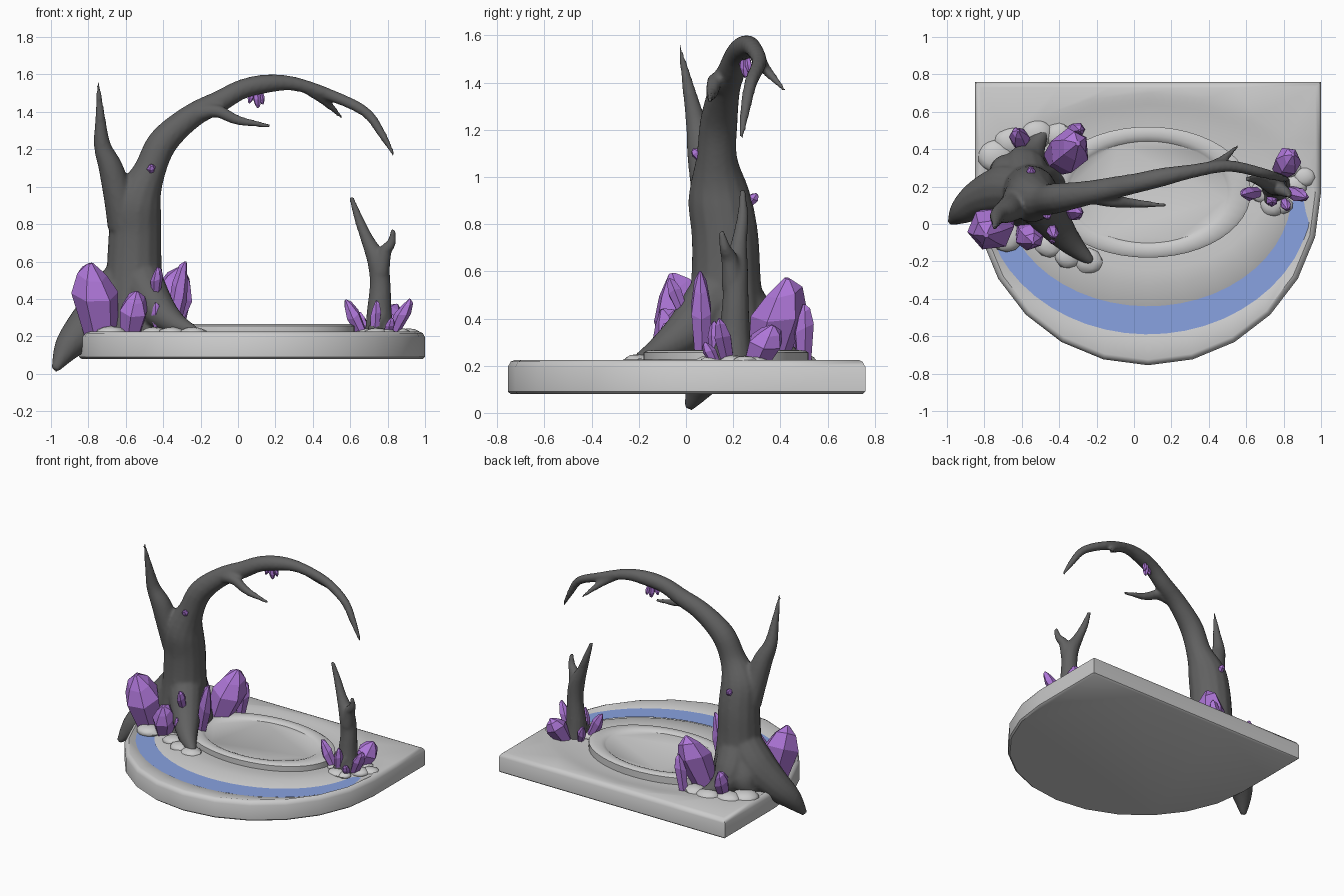
import bpy, bmesh, math, random
from mathutils import Vector

if "Cube" in bpy.data.objects:
    bpy.data.objects.remove(bpy.data.objects["Cube"])
random.seed(4)


def material(name, col):
    m = bpy.data.materials.new(name)
    m.diffuse_color = (*col, 1)
    m.use_nodes = True
    m.node_tree.nodes["Principled BSDF"].inputs["Base Color"].default_value = m.diffuse_color
    return m


PURPLE = material("purple", (0.42, 0.18, 0.68))
BLUE = material("water_blue", (0.25, 0.36, 0.75))
BARK = material("bark", (0.12, 0.12, 0.12))


def finish(bm, name, mat=None, smooth=None):
    bmesh.ops.recalc_face_normals(bm, faces=bm.faces)
    me = bpy.data.meshes.new(name)
    bm.to_mesh(me)
    bm.free()
    ob = bpy.data.objects.new(name, me)
    bpy.context.collection.objects.link(ob)
    if mat:
        me.materials.append(mat)
    if smooth:
        bpy.ops.object.select_all(action='DESELECT')
        ob.select_set(True)
        bpy.context.view_layer.objects.active = ob
        bpy.ops.object.shade_smooth_by_angle(angle=math.radians(smooth))
    return ob


def loft(bm, loops, closed=True, caps=True):
    vs = [[bm.verts.new(p) for p in loop] for loop in loops]
    n = len(vs[0])
    for a, b in zip(vs, vs[1:]):
        for i in range(n if closed else n - 1):
            j = (i + 1) % n
            bm.faces.new((a[i], a[j], b[j], b[i]))
    if caps:
        bm.faces.new(vs[0])
        bm.faces.new(vs[-1])


# D-shaped base with a rounded rim, a front water channel and an inner bank
CX, CY, R, BACK = 0.075, 0.17, 0.925, 0.59
corner = math.degrees(math.atan2(BACK, R))
angles = [0, corner / 2, corner, 50, 70, 90, 110, 130, 180 - corner, 180 - corner / 2]
angles += [180 + 15 * i for i in range(12)]


def d_loop(inset, z):
    pts = []
    for a in angles:
        c, s = math.cos(math.radians(a)), math.sin(math.radians(a))
        r = R if s <= 1e-6 else min(R / max(abs(c), 1e-6), BACK / s)
        x, y = c * r, s * r
        pts.append((CX + x * (1 - inset / R), CY + y * (1 - inset / (BACK if y > 0 else R)), z))
    return pts


def dish_loop(rx, ry, back_ry, z_front, z_back):
    pts = []
    for a in angles:
        c, s = math.cos(math.radians(a)), math.sin(math.radians(a))
        w = min(1, max(0, -s * 4 + 0.3))
        pts.append((CX + rx * c, CY + (ry if s < 0 else back_ry) * s, z_back + (z_front - z_back) * w))
    return pts


bm = bmesh.new()
loft(bm, [d_loop(0.012, 0.08), d_loop(0, 0.09), d_loop(0, 0.195), d_loop(0.012, 0.217),
          d_loop(0.03, 0.225),
          dish_loop(0.885, 0.76, 0.53, 0.2, 0.225), dish_loop(0.83, 0.68, 0.5, 0.17, 0.222),
          dish_loop(0.77, 0.61, 0.47, 0.2, 0.217), dish_loop(0.70, 0.50, 0.44, 0.222, 0.212),
          dish_loop(0.62, 0.42, 0.40, 0.226, 0.208), dish_loop(0.54, 0.34, 0.34, 0.215, 0.205)])
finish(bm, "base", None, 40)

# water crescent
arc = [math.radians(185 + 7 * i) for i in range(26)]
bm = bmesh.new()
loft(bm, [[(CX + rx * math.cos(a), CY + ry * math.sin(a), 0.203) for a in arc]
          for rx, ry in ((0.885, 0.76), (0.77, 0.61))], closed=False, caps=False)
water = finish(bm, "water", BLUE)

# oval stone ring with a shallow dish
bm = bmesh.new()
loft(bm, [[(CX + rx * math.cos(math.tau * i / 48), CY + ry * math.sin(math.tau * i / 48), z) for i in range(48)]
          for rx, ry, z in ((0.55, 0.35, 0.19), (0.55, 0.35, 0.255), (0.53, 0.335, 0.265),
                            (0.455, 0.30, 0.266), (0.43, 0.28, 0.257), (0.42, 0.272, 0.25))])
finish(bm, "stone_ring", None, 40)


# Trees: tapered tubes (x, y, z, radius) fused together by remeshing
def tube(bm, path, sides=14, steps=5):
    p = [Vector(q) for q in path]
    p = [2 * p[0] - p[1]] + p + [2 * p[-1] - p[-2]]
    pts = []
    for i in range(1, len(p) - 2):
        for k in range(steps):
            t = k / steps
            a, b, c, d = p[i - 1:i + 3]
            pts.append(0.5 * (2 * b + (c - a) * t + (2 * a - 5 * b + 4 * c - d) * t * t
                              + (3 * b - a - 3 * c + d) * t ** 3))
    pts.append(p[-2])
    loops, side = [], None
    for i, q in enumerate(pts):
        tan = (pts[min(i + 1, len(pts) - 1)] - pts[max(i - 1, 0)]).to_3d().normalized()
        side = side or tan.orthogonal()
        side = (side - tan * side.dot(tan)).normalized()
        up = tan.cross(side)
        r = max(q.w, 0.009)
        loops.append([q.to_3d() + r * (side * math.cos(math.tau * j / sides) + up * math.sin(math.tau * j / sides))
                      for j in range(sides)])
    loft(bm, loops)


def tree(name, paths, voxel, smooth_steps):
    bm = bmesh.new()
    for path in paths:
        tube(bm, path)
    ob = finish(bm, name, BARK)
    m = ob.modifiers.new("fuse", 'REMESH')
    m.mode, m.voxel_size, m.use_smooth_shade = 'VOXEL', voxel, True
    s = ob.modifiers.new("soften", 'SMOOTH')
    s.factor, s.iterations = 0.5, smooth_steps


trunk_arch = [(-.55, .17, .19, .21), (-.555, .17, .35, .175), (-.555, .17, .55, .15), (-.55, .165, .75, .142),
              (-.54, .14, .92, .132), (-.475, .13, 1.08, .088), (-.4, .14, 1.24, .08), (-.25, .165, 1.375, .066),
              (-.1, .195, 1.455, .059), (.02, .22, 1.52, .053), (.15, .25, 1.55, .05), (.3, .28, 1.55, .038),
              (.5, .31, 1.487, .032), (.68, .275, 1.4, .028), (.77, .25, 1.28, .022), (.835, .235, 1.165, .009)]
tree("arching_tree", [
    trunk_arch,
    [(-.6, .14, .8, .1), (-.64, .1, .95, .08), (-.68, .07, 1.1, .066), (-.725, .045, 1.22, .046),
     (-.737, .01, 1.38, .026), (-.747, -.028, 1.56, .008)],
    [(-.25, .16, 1.38, .05), (-.12, .125, 1.405, .036), (.0, .11, 1.355, .026), (.17, .10, 1.325, .01)],
    [(.36, .29, 1.53, .03), (.46, .335, 1.46, .024), (.56, .42, 1.365, .009)],
    [(-.57, .18, .55, .12), (-.68, .18, .38, .14), (-.81, .14, .25, .11), (-.91, .075, .14, .075),
     (-.98, .01, .02, .02)],
    [(-.56, .2, .5, .12), (-.58, .3, .33, .12), (-.54, .4, .25, .07), (-.47, .5, .22, .02)],
    [(-.58, .2, .45, .12), (-.68, .28, .29, .1), (-.75, .3, .21, .03)],
    [(-.53, .14, .52, .12), (-.44, .02, .36, .1), (-.34, -.1, .27, .065), (-.225, -.205, .225, .025)],
], 0.012, 4)
tree("small_tree", [
    [(.76, .2, .19, .085), (.755, .205, .32, .068), (.76, .21, .48, .056), (.745, .21, .6, .054),
     (.69, .225, .72, .034), (.645, .24, .83, .024), (.605, .24, .945, .012)],
    [(.76, .2, .54, .05), (.785, .185, .65, .036), (.82, .165, .70, .024), (.83, .15, .77, .012)],
    [(.76, .18, .3, .05), (.72, .12, .22, .03)],
], 0.01, 3)


# Faceted crystals: (base, tip, radius)
def crystal(bm, base, tip, r):
    base, tip = Vector(base), Vector(tip)
    axis = tip - base
    u = axis.orthogonal().normalized()
    v = axis.normalized().cross(u)
    turn = random.random() * 6
    loops = []
    for t, s in ((0, 0.7), (0.6, 1.0), (0.85, 0.62), (1.0, 0.12)):
        ring = []
        for k in range(6):
            a = turn + math.tau * k / 6
            tt = t + (0.09 * math.cos(a - turn) if 0 < t < 1 else 0)
            ring.append(base + axis * tt + r * s * (u * math.cos(a) + v * math.sin(a)))
        loops.append(ring)
    loft(bm, loops)


def cluster(name, items):
    bm = bmesh.new()
    for it in items:
        crystal(bm, *it)
    finish(bm, name, PURPLE)


cluster("trunk_crystals", [
    ((-.73, .02, .2), (-.79, -.06, .59), .125), ((-.58, -.03, .2), (-.54, -.1, .44), .08),
    ((-.36, .07, .2), (-.28, .06, .6), .048), ((-.41, .34, .2), (-.30, .43, .57), .115),
    ((-.33, .5, .2), (-.29, .5, .46), .045), ((-.6, .41, .2), (-.62, .5, .42), .055),
    ((-.44, -.01, .42), (-.43, -.07, .57), .033), ((-.43, -.06, .24), (-.44, -.09, .38), .03),
    ((-.465, .07, 1.07), (-.465, .03, 1.12), .024), ((-.55, .26, .88), (-.55, .3, .93), .025)])
cluster("hanging_crystals", [
    ((.1, .25, 1.52), (.105, .25, 1.42), .022), ((.08, .24, 1.51), (.06, .24, 1.445), .016),
    ((.12, .26, 1.51), (.135, .27, 1.44), .016)])
cluster("small_tree_crystals", [
    ((.67, .17, .2), (.575, .155, .395), .04), ((.79, .29, .2), (.85, .37, .37), .075),
    ((.82, .18, .2), (.92, .14, .4), .04), ((.73, .13, .2), (.74, .12, .39), .032),
    ((.69, .25, .2), (.64, .29, .33), .03), ((.8, .13, .2), (.82, .08, .3), .028)])

# Low pebbles and soil mounds round the roots
for i, (x, y, r) in enumerate([(-.24, -.2, .07), (-.35, -.17, .07), (-.45, -.11, .07), (-.68, -.07, .08),
                               (-.74, .36, .09), (-.66, .44, .08), (-.52, .48, .08), (-.4, .47, .07),
                               (-.35, .2, .07), (.91, .25, .055), (.86, .2, .06), (.74, .1, .06),
                               (.68, .17, .055), (.8, .1, .045), (.84, .3, .05)]):
    bm = bmesh.new()
    bmesh.ops.create_icosphere(bm, subdivisions=2, radius=r)
    for v in bm.verts:
        v.co = Vector((x + v.co.x * 1.1, y + v.co.y, 0.215 + v.co.z * 0.5)) + Vector(
            (random.uniform(-1, 1), random.uniform(-1, 1), 0)) * r * 0.06
    finish(bm, f"pebble_{i + 1}", None, 40)
